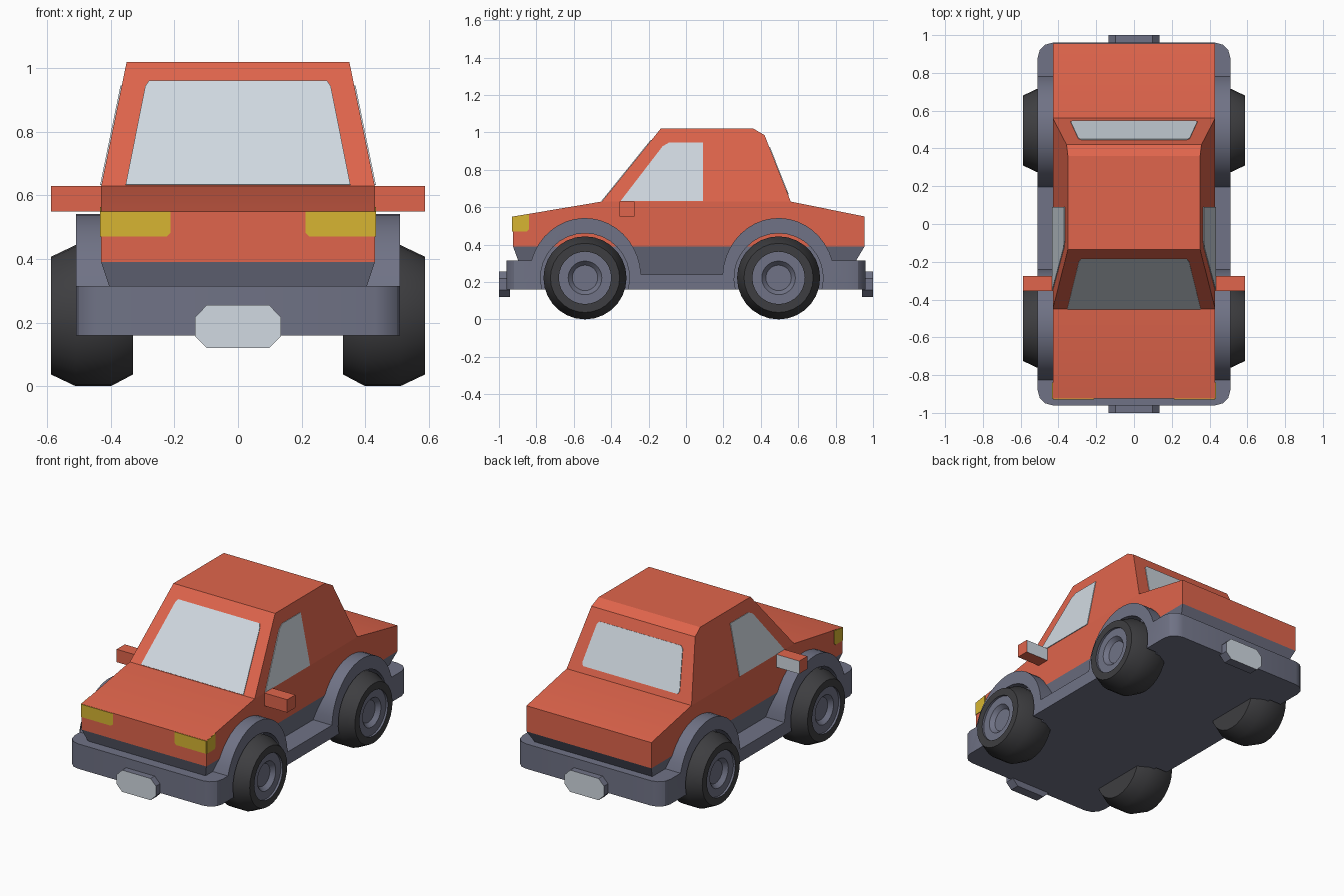
import bpy, bmesh, math
from mathutils import Vector

if "Cube" in bpy.data.objects:
    bpy.data.objects.remove(bpy.data.objects["Cube"])


def material(name, rgb):
    m = bpy.data.materials.new(name)
    m.diffuse_color = (*rgb, 1)
    m.use_nodes = True
    m.node_tree.nodes["Principled BSDF"].inputs["Base Color"].default_value = m.diffuse_color
    return m


RED = material("red paint", (0.745, 0.13, 0.072))
GREY = material("grey trim", (0.162, 0.171, 0.238))
TIRE = material("black rubber", (0.048, 0.048, 0.052))
GLASS = material("pale glass", (0.64, 0.70, 0.76))
YELLOW = material("yellow lamp", (0.68, 0.46, 0.032))


def finish(name, bm, *mats):
    bmesh.ops.recalc_face_normals(bm, faces=bm.faces[:])
    me = bpy.data.meshes.new(name)
    bm.to_mesh(me)
    bm.free()
    for m in mats:
        me.materials.append(m)
    me.shade_smooth()
    me.set_sharp_from_angle(angle=math.radians(30))
    ob = bpy.data.objects.new(name, me)
    bpy.context.collection.objects.link(ob)
    return ob


def prism(pts, half_width):
    """Side profile (y, z) spanned across x, with a half width depending on z."""
    bm = bmesh.new()
    left = [bm.verts.new((-half_width(z), y, z)) for y, z in pts]
    right = [bm.verts.new((half_width(z), y, z)) for y, z in pts]
    bm.faces.new(left)
    bm.faces.new(right[::-1])
    for i in range(len(pts)):
        j = (i + 1) % len(pts)
        bm.faces.new((left[i], right[i], right[j], left[j]))
    return bm


def plate(name, pts, mat, lift=0.004):
    """Thin flat panel lying just outside the surface through pts."""
    pts = [Vector(p) for p in pts]
    n = (pts[1] - pts[0]).cross(pts[2] - pts[0]).normalized()
    if n.dot(sum(pts, Vector()) / len(pts) - Vector((0, 0, 0.5))) < 0:
        n = -n
    bm = bmesh.new()
    lo = [bm.verts.new(p - n * 0.003) for p in pts]
    hi = [bm.verts.new(p + n * lift) for p in pts]
    bm.faces.new(lo[::-1])
    bm.faces.new(hi)
    for i in range(len(pts)):
        j = (i + 1) % len(pts)
        bm.faces.new((lo[i], lo[j], hi[j], hi[i]))
    return finish(name, bm, mat)


def arc(cy, ry, rz, z_start, z_end, steps=18):
    """Arch over a wheel from front to back, cut at the two given heights."""
    a0 = math.pi - math.asin((z_start - AXLE_Z) / rz)
    a1 = math.asin((z_end - AXLE_Z) / rz)
    return [(cy + ry * math.cos(a), AXLE_Z + rz * math.sin(a))
            for a in (a0 + (a1 - a0) * i / steps for i in range(steps + 1))]


AXLE_Z, FRONT_Y, REAR_Y = 0.222, -0.54, 0.495
WELL = 0.238

# Lower body, cabin and tapered skirt
finish("lower_body", prism([(-0.925, 0.39), (-0.925, 0.55), (-0.45, 0.63), (0.56, 0.63),
                            (0.955, 0.55), (0.955, 0.39)], lambda z: 0.43), RED)


def cabin_x(z):
    return 0.43 - (z - 0.63) * 0.08 / 0.39


finish("cabin", prism([(-0.45, 0.63), (-0.135, 1.02), (0.36, 1.02), (0.42, 0.985),
                       (0.56, 0.63)], cabin_x), RED)
finish("skirt", prism([(-0.925, 0.39), (0.955, 0.39), (0.865, 0.24), (-0.87, 0.24)],
                      lambda z: 0.43 - (0.39 - z) * 0.33), GREY)

# Chassis with bumpers, sills and wheel arches
profile = [(-0.96, 0.16), (-0.96, 0.315)]
profile += arc(FRONT_Y, 0.30, 0.32, 0.315, 0.24)
profile += arc(REAR_Y, 0.30, 0.32, 0.24, 0.315)
profile += [(0.96, 0.315), (0.96, 0.16)]
for cy in (REAR_Y, FRONT_Y):
    profile += arc(cy, WELL, WELL, 0.16, 0.16)[::-1]
bm = prism(profile, lambda z: 0.51)
corners = [e for e in bm.edges
           if all(abs(v.co.y) > 0.95 for v in e.verts)
           and abs(e.verts[0].co.z - e.verts[1].co.z) > 0.1]
bmesh.ops.bevel(bm, geom=corners, offset=0.08, segments=3, profile=0.5, affect='EDGES')
finish("chassis", bm, GREY)

# Wheel well fillers
for label, cy in (("front", FRONT_Y), ("rear", REAR_Y)):
    finish(label + "_well", prism(arc(cy, WELL, WELL, 0.16, 0.16), lambda z: 0.43), GREY)

# Wheels: (x, radius) profile from inner face to hub centre
WHEEL = [(0.33, 0.185), (0.40, 0.222), (0.51, 0.222), (0.588, 0.185), (0.588, 0.14),
         (0.575, 0.14), (0.575, 0.09), (0.55, 0.068), (0.55, 0.0)]
SEG = 28


def wheel(name, side, cy):
    bm = bmesh.new()
    rings = []
    for x, r in WHEEL[:-1]:
        rings.append([bm.verts.new((side * x, cy + r * math.cos(2 * math.pi * i / SEG),
                                    AXLE_Z + r * math.sin(2 * math.pi * i / SEG)))
                      for i in range(SEG)])
    for k in range(len(rings) - 1):
        for i in range(SEG):
            j = (i + 1) % SEG
            f = bm.faces.new((rings[k][i], rings[k][j], rings[k + 1][j], rings[k + 1][i]))
            f.material_index = 0 if k < 4 else 1
    bm.faces.new(rings[0])
    bm.faces.new(rings[-1]).material_index = 1
    finish(name, bm, TIRE, GREY)


# Windscreen and rear window
def screen_y(z):
    return -0.45 + (z - 0.63) * 0.315 / 0.39


def back_y(z):
    return 0.56 - (z - 0.63) * 0.14 / 0.355


half = [(0.353, 0.632), (0.292, 0.94), (0.28, 0.958)]
outline = half + [(-x, z) for x, z in half[::-1]]
plate("windscreen", [(x, screen_y(z), z) for x, z in outline], GLASS)
half = [(0.325, 0.668), (0.335, 0.685), (0.295, 0.905), (0.28, 0.92)]
outline = half + [(-x, z) for x, z in half[::-1]]
plate("rear_window", [(x, back_y(z), z) for x, z in outline], GLASS)

for s, label in ((-1, "left"), (1, "right")):
    wheel(label + "_front_wheel", s, FRONT_Y)
    wheel(label + "_rear_wheel", s, REAR_Y)

    # Side window
    pts = [(-0.35, 0.632), (-0.125, 0.925), (-0.09, 0.945), (0.09, 0.945), (0.09, 0.632)]
    plate(label + "_side_window", [(s * cabin_x(z), y, z) for y, z in pts], GLASS)

    # Headlight wrapping round the corner
    pts = [(0.43, 0.47), (0.43, 0.549), (0.212, 0.549), (0.212, 0.482), (0.225, 0.47)]
    plate(label + "_headlight_front", [(s * x, -0.925, z) for x, z in pts], YELLOW)
    pts = [(-0.925, 0.47), (-0.925, 0.549), (-0.84, 0.563), (-0.84, 0.482), (-0.85, 0.47)]
    plate(label + "_headlight_side", [(s * 0.43, y, z) for y, z in pts], YELLOW)

    # Door mirror with glass on its back face
    bm = bmesh.new()
    bmesh.ops.create_cube(bm, size=1)
    for v in bm.verts:
        v.co = (s * (0.505 + v.co.x * 0.165), -0.315 + v.co.y * 0.08, 0.59 + v.co.z * 0.08)
    for f in bm.faces:
        f.material_index = int(f.calc_center_median().y > -0.28)
    finish(label + "_mirror", bm, RED, GLASS)

# Number plate blocks with pale outer faces
for s, label in ((-1, "front"), (1, "rear")):
    quarter = [(0.135, 0.03), (0.098, 0.0675)]
    ring = quarter + [(-x, z) for x, z in quarter[::-1]]
    ring += [(-x, -z) for x, z in ring]
    bm = bmesh.new()
    inner = [bm.verts.new((x, s * 0.94, 0.1875 + z)) for x, z in ring]
    outer = [bm.verts.new((x, s * 1.0, 0.1875 + z)) for x, z in ring]
    bm.faces.new(inner)
    bm.faces.new(outer).material_index = 1
    for i in range(len(ring)):
        j = (i + 1) % len(ring)
        bm.faces.new((inner[i], inner[j], outer[j], outer[i]))
    finish(label + "_number_plate", bm, GREY, GLASS)
